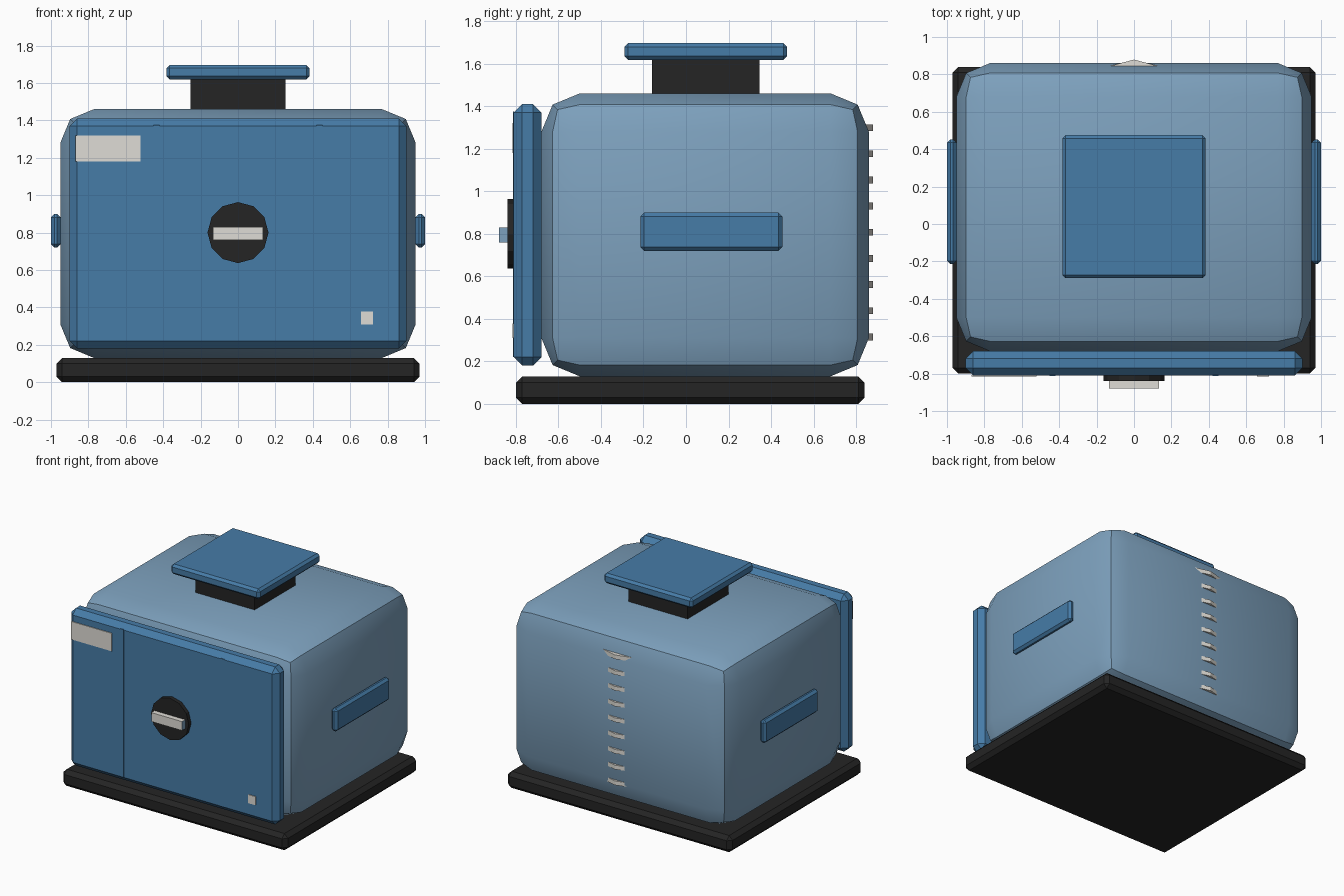
import bpy, math

if "Cube" in bpy.data.objects:
    bpy.data.objects.remove(bpy.data.objects["Cube"])


def material(name, rgb):
    m = bpy.data.materials.new(name)
    m.diffuse_color = (*rgb, 1)
    m.use_nodes = True
    m.node_tree.nodes["Principled BSDF"].inputs["Base Color"].default_value = m.diffuse_color
    return m


PALE = material("pale blue", (0.205, 0.355, 0.51))
BLUE = material("deep blue", (0.061, 0.20, 0.39))
DARK = material("charcoal", (0.018, 0.018, 0.018))
WHITE = material("off white", (0.74, 0.72, 0.67))


def finish(ob, name, mat):
    ob.name = name
    ob.data.name = name
    ob.data.materials.append(mat)
    return ob


def box(name, x, y, z, mat, bevel=0, segments=1):
    """Box from (min, max) ranges, with optional bevelled edges."""
    bpy.ops.mesh.primitive_cube_add(
        size=1, location=[(a + b) / 2 for a, b in (x, y, z)])
    ob = bpy.context.object
    ob.scale = [b - a for a, b in (x, y, z)]
    bpy.ops.object.transform_apply(location=False, rotation=False, scale=True)
    if bevel:
        mod = ob.modifiers.new("bevel", 'BEVEL')
        mod.width, mod.segments = bevel, segments
        bpy.ops.object.modifier_apply(modifier="bevel")
    return finish(ob, name, mat)


def disc(name, radius, depth, loc, mat, rot=(0, 0, 0)):
    """Twelve-sided disc."""
    bpy.ops.mesh.primitive_cylinder_add(
        vertices=12, radius=radius, depth=depth, location=loc, rotation=rot)
    return finish(bpy.context.object, name, mat)


# Base and rounded body
box("base", (-0.97, 0.97), (-0.80, 0.84), (0, 0.13), DARK, 0.03)
body = box("body", (-0.95, 0.95), (-0.68, 0.86), (0.13, 1.46), PALE, 0.18, 2)
bpy.ops.object.shade_smooth_by_angle(angle=math.radians(30))

# Front door with two vertical trim strips
box("door", (-0.90, 0.90), (-0.81, -0.68), (0.18, 1.41), BLUE, 0.04)
for side, label in ((-1, "left"), (1, "right")):
    c = side * 0.435
    box(label + "_door_strip", (c - 0.016, c + 0.016), (-0.813, -0.808),
        (0.22, 1.375), BLUE)

# Pale plates on the door
box("label_plate", (-0.87, -0.52), (-0.816, -0.808), (1.18, 1.32), WHITE)
box("small_plate", (0.657, 0.722), (-0.816, -0.808), (0.31, 0.377), WHITE)

# Round knob with a grip bar; the bar's ends are blue
disc("knob", 0.163, 0.04, (0, -0.82, 0.80), DARK, (math.pi / 2, 0, 0))
grip = box("knob_grip", (-0.133, 0.133), (-0.88, -0.835), (0.76, 0.83), WHITE)
grip.data.materials.append(PALE)
for f in grip.data.polygons:
    f.material_index = int(abs(f.normal.x) > 0.5)

# Side handles
for side, label in ((-1, "left"), (1, "right")):
    box(label + "_handle", sorted((side * 0.95, side * 1.0)), (-0.215, 0.453),
        (0.72, 0.90), BLUE, 0.018)

# Chimney and cap
box("chimney", (-0.255, 0.255), (-0.16, 0.345), (1.42, 1.63), DARK)
box("chimney_cap", (-0.383, 0.383), (-0.29, 0.476), (1.618, 1.697), BLUE, 0.018)

# Column of discs whose corners poke through the back
for i in range(9):
    disc(f"back_vent_{i + 1}", 0.26, 0.032, (0, 0.879 - 0.26, 0.315 + i * 0.123), WHITE)
